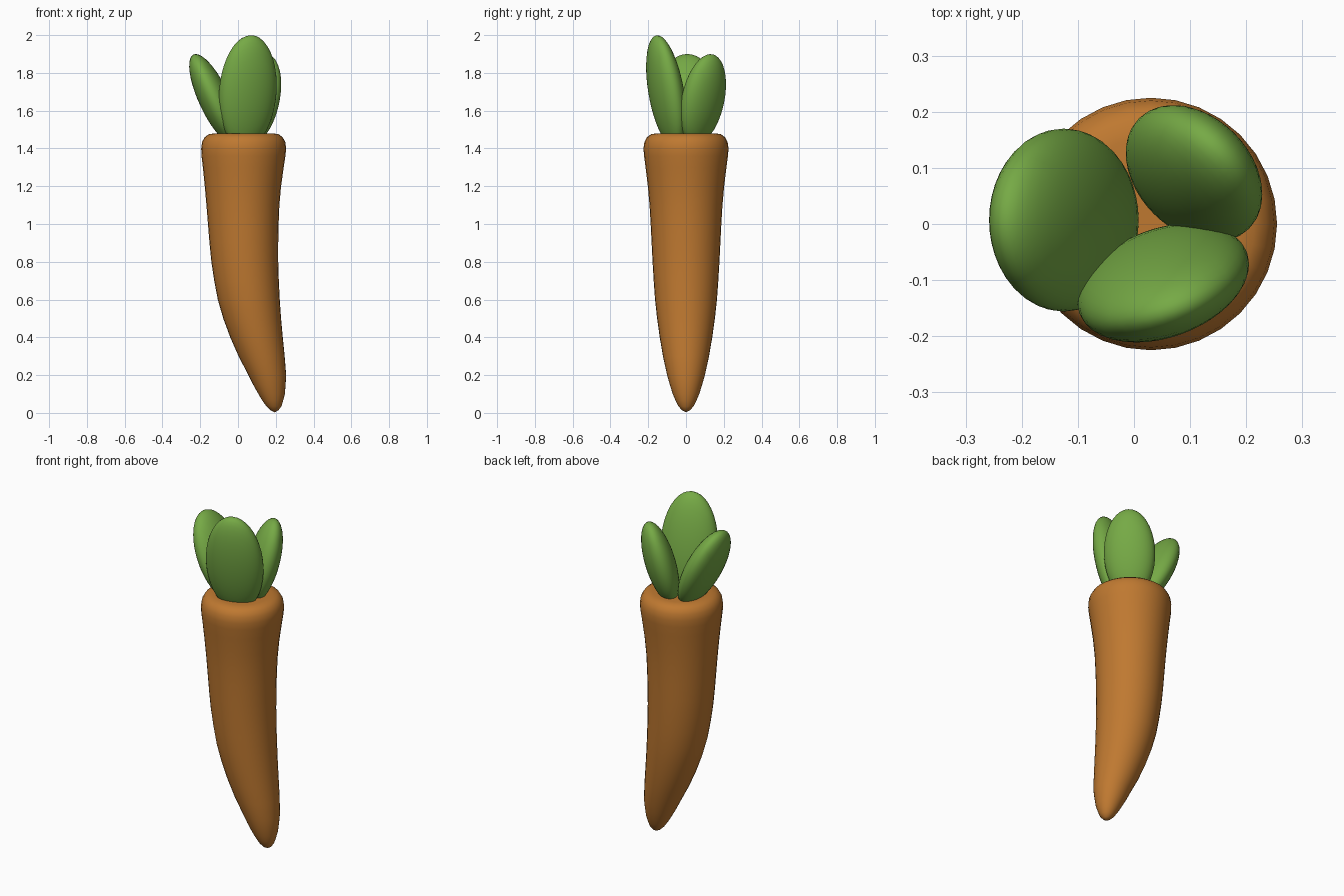
import bpy, bmesh, math
from mathutils import Vector, Matrix

if "Cube" in bpy.data.objects:
    bpy.data.objects.remove(bpy.data.objects["Cube"])


def material(name, color):
    m = bpy.data.materials.new(name)
    m.diffuse_color = color
    m.use_nodes = True
    m.node_tree.nodes["Principled BSDF"].inputs["Base Color"].default_value = m.diffuse_color
    return m


def finish(name, bm, mat):
    bmesh.ops.recalc_face_normals(bm, faces=bm.faces)
    me = bpy.data.meshes.new(name)
    bm.to_mesh(me)
    bm.free()
    me.materials.append(mat)
    me.shade_smooth()
    ob = bpy.data.objects.new(name, me)
    bpy.context.collection.objects.link(ob)
    return ob


orange = material("carrot_orange", (0.52, 0.19, 0.03, 1))
green = material("leaf_green", (0.18, 0.40, 0.06, 1))

# Root: round rings (height, centre x, radius) lofted along a bent axis
rings = [(0.015, 0.193, 0.022), (0.035, 0.190, 0.040), (0.065, 0.184, 0.055),
         (0.10, 0.178, 0.070), (0.15, 0.166, 0.086), (0.20, 0.155, 0.100),
         (0.30, 0.125, 0.122), (0.40, 0.098, 0.139), (0.50, 0.075, 0.153),
         (0.60, 0.057, 0.164), (0.70, 0.045, 0.171), (0.80, 0.036, 0.177),
         (0.90, 0.031, 0.182), (1.00, 0.028, 0.187), (1.10, 0.026, 0.193),
         (1.20, 0.026, 0.202), (1.30, 0.028, 0.214), (1.36, 0.029, 0.222),
         (1.40, 0.030, 0.225), (1.435, 0.030, 0.220), (1.46, 0.030, 0.206),
         (1.475, 0.030, 0.185), (1.48, 0.030, 0.155), (1.48, 0.030, 0.08)]
SIDES = 32
bm = bmesh.new()
loops = []
for z, cx, r in rings:
    loops.append([bm.verts.new((cx + r * math.cos(2 * math.pi * i / SIDES),
                                r * math.sin(2 * math.pi * i / SIDES), z))
                  for i in range(SIDES)])
for lo, hi in zip(loops, loops[1:]):
    for i in range(SIDES):
        j = (i + 1) % SIDES
        bm.faces.new((lo[i], lo[j], hi[j], hi[i]))
tip = bm.verts.new((0.195, 0, 0.003))
crown = bm.verts.new((0.03, 0, 1.48))
for i in range(SIDES):
    j = (i + 1) % SIDES
    bm.faces.new((tip, loops[0][j], loops[0][i]))
    bm.faces.new((crown, loops[-1][i], loops[-1][j]))
finish("carrot_root", bm, orange)


# Leaves: flattened ellipsoids leaning outwards
def leaf(name, centre, half_size, azimuth, tilt):
    bm = bmesh.new()
    bmesh.ops.create_cube(bm, size=2)
    bmesh.ops.subdivide_edges(bm, edges=bm.edges, cuts=9, use_grid_fill=True)
    for v in bm.verts:
        v.co = Vector([math.tan(c * math.pi / 4) for c in v.co]).normalized()
    # local x = thickness (lean direction), y = width, z = length
    m = (Matrix.Translation(centre)
         @ Matrix.Rotation(math.radians(azimuth), 4, 'Z')
         @ Matrix.Rotation(math.radians(tilt), 4, 'Y')
         @ Matrix.Diagonal((*half_size, 1)))
    bm.transform(m)
    finish(name, bm, green)


leaf("leaf_front", (0.052, -0.105, 1.70), (0.082, 0.159, 0.304), -70, 10.2)
leaf("leaf_left", (-0.125, 0.007, 1.66), (0.082, 0.163, 0.262), 180, 25)
leaf("leaf_back_right", (0.107, 0.09, 1.66), (0.082, 0.139, 0.247), 45, 15)
